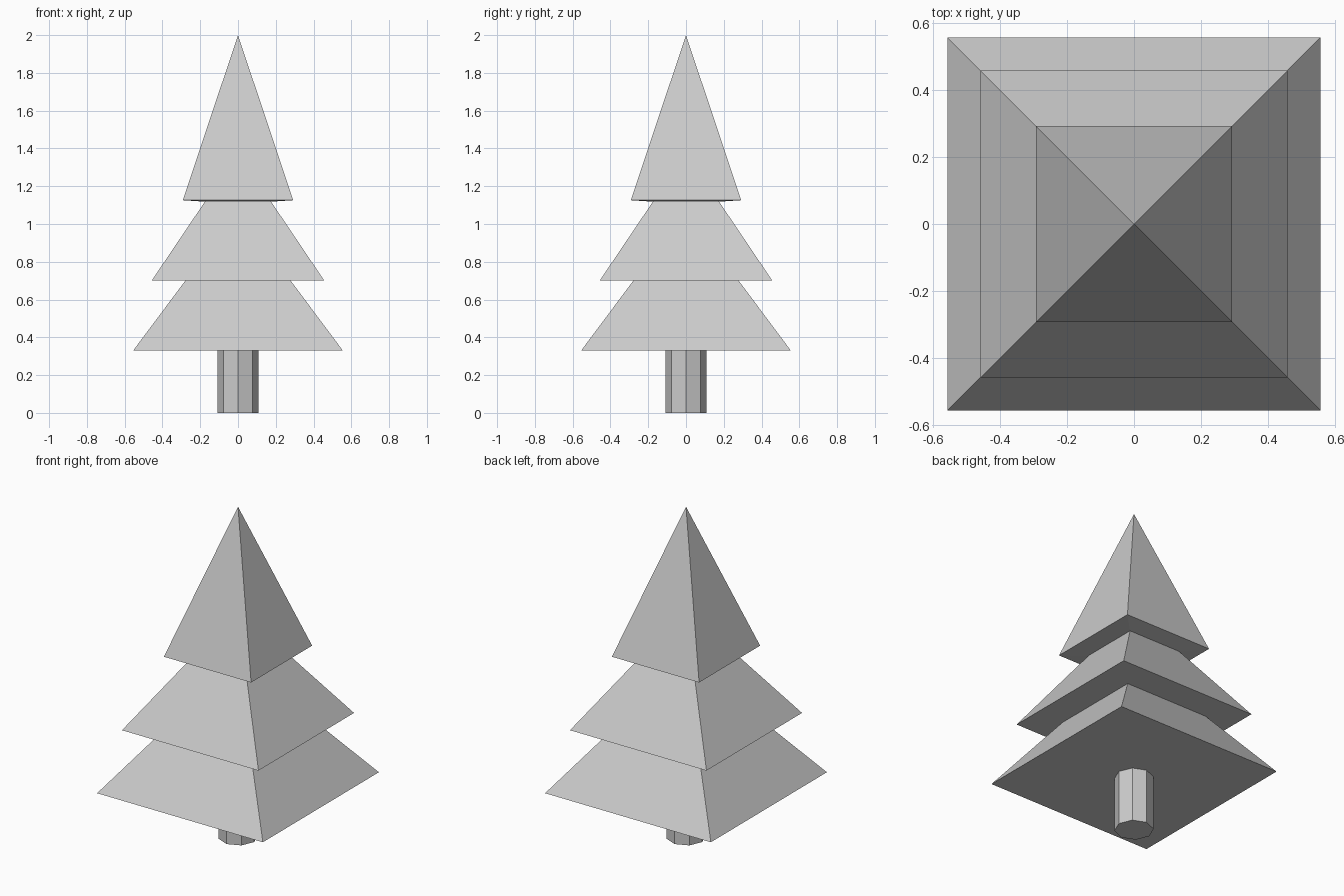
import bpy, math

if "Cube" in bpy.data.objects:
    bpy.data.objects.remove(bpy.data.objects["Cube"])


def lathe(name, profile, sides, turn=0.0):
    """Closed flat-faced solid from (radius, z) rings; a zero radius gives a point."""
    verts, rings, faces = [], [], []
    for r, z in profile:
        count = sides if r > 0 else 1
        start = len(verts)
        for i in range(count):
            a = turn + 2 * math.pi * i / sides
            verts.append((r * math.cos(a), r * math.sin(a), z))
        rings.append(list(range(start, start + count)))
    for lo, hi in zip(rings, rings[1:]):
        for i in range(sides):
            j = (i + 1) % sides
            if len(hi) == 1:
                faces.append((lo[i], lo[j], hi[0]))
            else:
                faces.append((lo[i], lo[j], hi[j], hi[i]))
    faces.append(rings[0][::-1])
    if len(rings[-1]) > 1:
        faces.append(rings[-1])
    mesh = bpy.data.meshes.new(name)
    mesh.from_pydata(verts, [], faces)
    obj = bpy.data.objects.new(name, mesh)
    bpy.context.collection.objects.link(obj)
    return obj


def square_tier(name, profile):
    """Foliage tier given as (half width, z) rings."""
    return lathe(name, [(h * math.sqrt(2), z) for h, z in profile], 4, math.pi / 4)


# Octagonal trunk
lathe("trunk", [(0.108, 0.0), (0.108, 0.34)], 8)

# Foliage tiers, each ending just inside the one above
square_tier("lower_foliage", [(0.555, 0.33), (0.275, 0.705)])
square_tier("middle_foliage", [(0.457, 0.70), (0.172, 1.123)])

# Pointed top with a very slightly sunken-out underside
square_tier("top_foliage", [(0.172, 1.118), (0.292, 1.126), (0.0, 2.0)])
